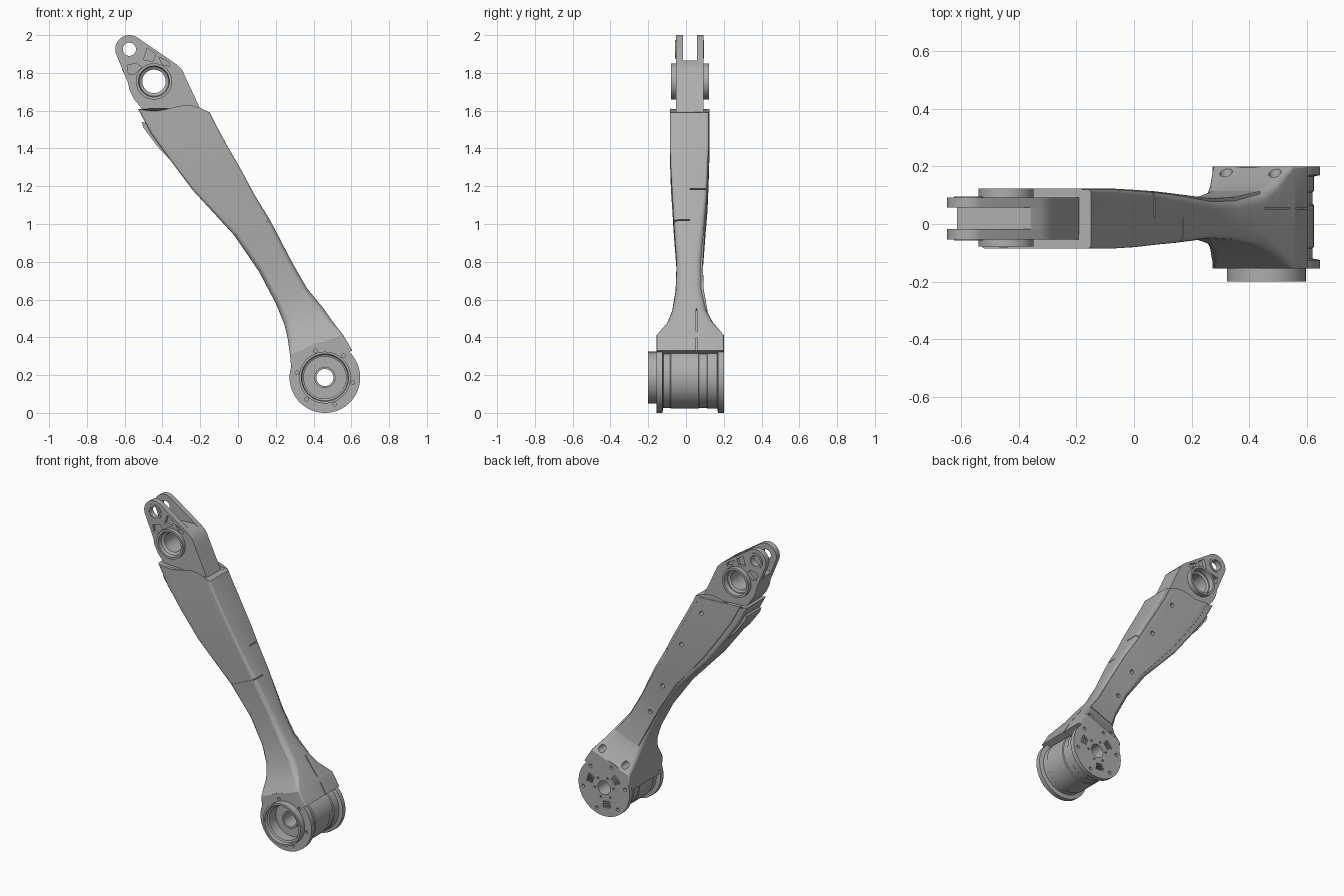
import bpy, bmesh
from math import cos, sin, pi, radians
from mathutils import Vector

if "Cube" in bpy.data.objects:
    bpy.data.objects.remove(bpy.data.objects["Cube"])

grey = bpy.data.materials.new("machined_grey")
grey.use_nodes = True
grey.diffuse_color = (0.42, 0.42, 0.42, 1)
grey.node_tree.nodes["Principled BSDF"].inputs["Base Color"].default_value = grey.diffuse_color

HUB = (0.46, 0.187)      # lower joint axis, x and z
BORE = (-0.445, 1.755)   # upper bearing axis
PIN = (-0.575, 1.925)    # fork pin axis


def finish(name, bm):
    bmesh.ops.recalc_face_normals(bm, faces=bm.faces[:])
    mesh = bpy.data.meshes.new(name)
    bm.to_mesh(mesh)
    bm.free()
    mesh.materials.append(grey)
    ob = bpy.data.objects.new(name, mesh)
    bpy.context.scene.collection.objects.link(ob)
    return ob


def smooth(ob):
    bpy.ops.object.select_all(action='DESELECT')
    ob.select_set(True)
    bpy.context.view_layer.objects.active = ob
    bpy.ops.object.shade_smooth_by_angle(angle=radians(28))


def arc(centre, r, a0=0, a1=360, n=24):
    full = a1 - a0 == 360
    steps = n if full else n - 1
    return [(centre[0] + r * cos(radians(a0 + (a1 - a0) * i / steps)),
             centre[1] + r * sin(radians(a0 + (a1 - a0) * i / steps))) for i in range(n)]


def strip(a, b, width=0.006):
    """Thin rectangle running from a to b."""
    a, b = Vector(a), Vector(b)
    d = (b - a).normalized() * width / 2
    n = Vector((-d.y, d.x))
    return [tuple(p) for p in (a - d - n, b + d - n, b + d + n, a - d + n)]


def prism(bm, outline, y0, y1):
    """Extrude an x-z outline from y0 to y1."""
    rings = [[bm.verts.new((x, y, z)) for x, z in outline] for y in (y0, y1)]
    bridge(bm, rings)


def bridge(bm, rings):
    n = len(rings[0])
    for a, b in zip(rings, rings[1:]):
        for i in range(n):
            bm.faces.new((a[i], a[(i + 1) % n], b[(i + 1) % n], b[i]))
    bm.faces.new(rings[0])
    bm.faces.new(rings[-1][::-1])


def prisms(name, parts):
    bm = bmesh.new()
    for outline, y0, y1 in parts:
        prism(bm, outline, y0, y1)
    return finish(name, bm)


def lathe(name, centre, profile, n=64):
    """Turn a closed (radius, y) profile about an axis along y."""
    bm = bmesh.new()
    rings = [[bm.verts.new((centre[0] + r * cos(2 * pi * i / n), y,
                            centre[1] + r * sin(2 * pi * i / n))) for i in range(n)]
             for r, y in profile]
    for a, b in zip(rings, rings[1:] + rings[:1]):
        for i in range(n):
            bm.faces.new((a[i], a[(i + 1) % n], b[(i + 1) % n], b[i]))
    return finish(name, bm)


def loft(name, sections, wave=False):
    """Skin rounded rectangles given as left point, right point, y range, corner radius."""
    bm = bmesh.new()
    rings = []
    for lx, lz, rx, rz, y0, y1, r in sections:
        left, right = Vector((lx, lz)), Vector((rx, rz))
        w = (right - left).length
        ring = []
        for cu, cv, start in ((w - r, y1 - r, 0), (r, y1 - r, 90), (r, y0 + r, 180), (w - r, y0 + r, 270)):
            for u, v in arc((cu, cv), r, start, start + 90, 5):
                ring.append((u / w, v))
            if start in (0, 180):   # extra points along the broad faces
                steps = [k / 8 for k in range(1, 8)]
                y = y1 if start == 0 else y0
                ring += [(t, y) for t in (reversed(steps) if start == 0 else steps)]
        lip = wave and len(rings) == len(sections) - 1
        verts = []
        for t, y in ring:
            p = left.lerp(right, t)
            dz = 0.018 * sin(pi * t) - 0.02 * sin(2 * pi * t) if lip else 0
            verts.append(bm.verts.new((p.x, y, p.y + dz)))
        rings.append(verts)
    bridge(bm, rings)
    return finish(name, bm)


def cut(ob, cutter):
    mod = ob.modifiers.new("cut", 'BOOLEAN')
    mod.object, mod.operation, mod.solver = cutter, 'DIFFERENCE', 'EXACT'
    mod.use_self = True
    bpy.context.view_layer.update()
    done = ob.evaluated_get(bpy.context.evaluated_depsgraph_get())
    mesh = bpy.data.meshes.new_from_object(done)
    ob.modifiers.clear()
    ob.data = mesh


# Arm body, from the lower joint up to the wavy collar
sections = [
    (.285, .20, .605, .33, -.155, .20, .005),
    (.275, .31, .555, .415, -.155, .20, .01),
    (.262, .40, .50, .485, -.10, .145, .03),
    (.245, .47, .455, .55, -.073, .11, .035),
    (.20, .58, .365, .66, -.055, .09, .04),
    (.11, .75, .285, .80, -.05, .085, .035),
    (-.02, .94, .17, 1.02, -.065, .10, .025),
    (-.13, 1.06, .09, 1.15, -.072, .11, .018),
    (-.24, 1.18, .02, 1.28, -.08, .115, .014),
    (-.36, 1.34, -.06, 1.42, -.085, .12, .012),
    (-.46, 1.48, -.12, 1.53, -.085, .12, .012),
    (-.53, 1.61, -.15, 1.59, -.085, .12, .012)]
arm = loft("arm_body", sections, wave=True)

# Screw-down cover on the back of the arm
cover_sections = []
for lx, lz, rx, rz, y0, y1, r in sections[3:]:
    a, b = Vector((lx, lz)), Vector((rx, rz))
    p, q = a.lerp(b, .12), a.lerp(b, .92)
    cover_sections.append((p.x, p.y, q.x, q.y, y1 - .02, y1 + .004, .003))
cover = loft("back_cover", cover_sections)

# Lower joint housing: flanges, drum, front collar and bore
hub = lathe("joint_housing", HUB, [
    (.045, .20), (.187, .20), (.187, .17), (.165, .165), (.165, .115), (.16, .11),
    (.16, .07), (.165, .065), (.165, -.08), (.16, -.085), (.16, -.12), (.187, -.125),
    (.187, -.155), (.137, -.155), (.137, -.20), (.125, -.20), (.122, -.175), (.112, -.17),
    (.112, -.10), (.056, -.10), (.056, -.115), (.045, -.115)])

# Holes, slots and seam grooves
hub_cuts = []
for k in range(6):
    a = -10 + 60 * k
    hub_cuts.append((arc(arc(HUB, .15, a, a + 360, 1)[0], .01, n=12), -.25, -.14))
    hub_cuts.append((arc(arc(HUB, .155, a, a + 360, 1)[0], .011, n=12), .18, .25))
    hub_cuts.append((arc(arc(HUB, .07, a, a + 360, 1)[0], .007, n=10), .18, .25))
for a in (20, 140, 260):
    for r in (.092, .108, .124):
        outer, inner = arc(HUB, r + .005, a - 14, a + 14, 8), arc(HUB, r - .005, a - 14, a + 14, 8)
        hub_cuts.append((outer + inner[::-1], .185, .25))
hub_cutter = prisms("hub_cutter", hub_cuts)

arm_cutter = prisms("arm_cutter", [
    (arc(HUB, .158, n=48), -.3, .3),
    (arc((.32, .365), .022), .10, .3),
    (arc((.49, .43), .022), .10, .3),
    (strip((-.1, .906), (.25, 1.054)), -.2, -.059),
    (strip((.155, 1.014), (.25, 1.054)), -.2, .02),
    (strip((.155, 1.014), (.06, 1.18), .02), .017, .023),
    (strip((.06, 1.18), (.15, 1.22)), .02, .2),
    (strip((.60, .33), (.455, .54), .02), .052, .058)])
screw_cutter = prisms("screw_cutter", [
    (arc(c, .014, n=16), .07, .3) for c in ((.20, .72), (.10, .92), (-.05, 1.24), (-.20, 1.49))])

cut(arm, arm_cutter)
cut(arm, hub_cutter)
cut(arm, screw_cutter)
cut(cover, screw_cutter)
cut(hub, hub_cutter)

# Cable guard along the outer edge
guard = prisms("edge_guard", [
    ([(-.51, 1.54), (-.50, 1.51), (-.43, 1.415), (-.35, 1.33), (-.33, 1.335), (-.33, 1.40), (-.44, 1.53)],
     -.06, .09)])

# Upper fork: two cheeks joined by a web
foot = [(-.47, 1.55), (-.17, 1.55), (-.20, 1.61), (-.275, 1.77), (-.295, 1.815), (-.325, 1.845)]
flank = [(-.60, 1.79), (-.583, 1.75), (-.575, 1.71), (-.55, 1.66), (-.50, 1.60)]
cheek = arc(PIN, .075, 55, 200, 20) + flank + foot
web = [(-.36, 1.865), (-.46, 1.86), (-.53, 1.83), (-.615, 1.82)] + flank + foot

bore_cutter = prisms("bore_cutter", [
    (arc(BORE, .075, n=40), -.3, .3), (arc(PIN, .035, n=32), -.3, .3)])
pockets = [
    [(-.587, 1.84), (-.535, 1.852), (-.512, 1.83), (-.55, 1.79), (-.58, 1.795)],
    [(-.48, 1.932), (-.435, 1.898), (-.45, 1.86), (-.50, 1.87)],
    [(-.42, 1.885), (-.37, 1.86), (-.36, 1.835), (-.40, 1.845)]]
pocket_cutter = prisms("pocket_cutter", [
    (p, y, y + .1) for p in pockets for y in (-.135, .07)])

fork = []
for name, outline, y0, y1 in (("front_cheek", cheek, -.053, -.017),
                              ("back_cheek", cheek, .057, .092), ("fork_web", web, -.02, .06)):
    part = prisms(name, [(outline, y0, y1)])
    cut(part, bore_cutter)
    if part.name != "fork_web":
        cut(part, pocket_cutter)
    fork.append(part)

# Bearing sleeve and pin rims
sleeve = lathe("bearing_sleeve", BORE, [
    (.062, .08), (.078, .09), (.082, .123), (.096, .123), (.096, -.079),
    (.082, -.079), (.078, -.055), (.062, -.045)])
rims = [lathe(n, PIN, [(.036, y0), (.05, y0), (.05, y1), (.036, y1)], 40)
        for n, y0, y1 in (("front_pin_rim", -.057, -.02), ("back_pin_rim", .06, .096))]

for cutter in (hub_cutter, arm_cutter, screw_cutter, bore_cutter, pocket_cutter):
    bpy.data.objects.remove(cutter)
for ob in [arm, cover, hub, guard, sleeve] + fork + rims:
    smooth(ob)
